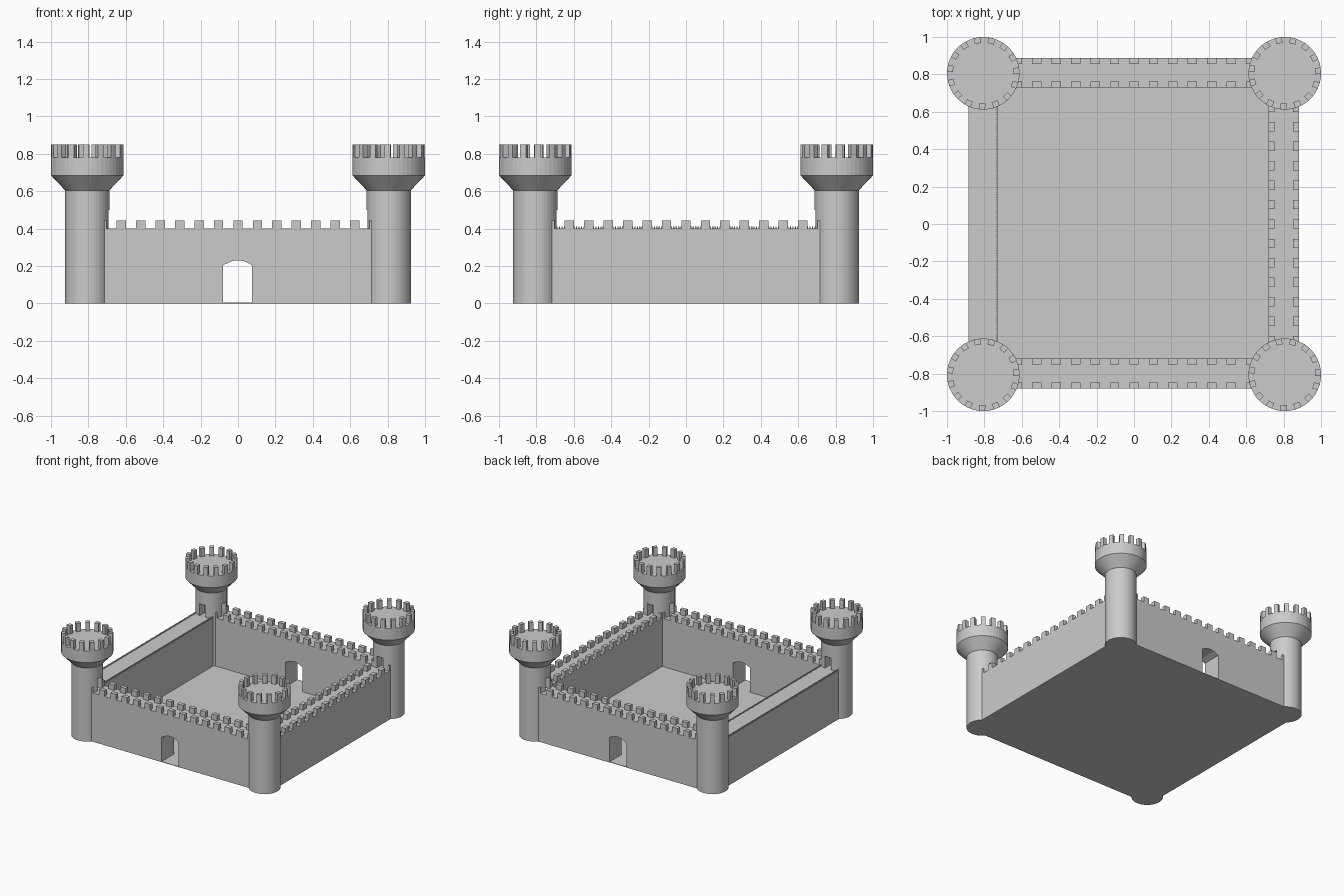
import bpy, bmesh
from math import cos, sin, pi, radians
from mathutils import Vector, Matrix

cube = bpy.data.objects.get("Cube")
if cube:
    bpy.data.objects.remove(cube, do_unlink=True)

stone = bpy.data.materials.new("grey stone")
stone.use_nodes = True
COLOUR = (0.6, 0.6, 0.6, 1)
stone.diffuse_color = COLOUR
stone.node_tree.nodes["Principled BSDF"].inputs["Base Color"].default_value = COLOUR

TOWER = 0.806        # tower centre offset
WALL_TOP = 0.4
PITCH = 0.104        # merlon spacing


def finish(bm, name):
    bmesh.ops.recalc_face_normals(bm, faces=bm.faces)
    mesh = bpy.data.meshes.new(name)
    bm.to_mesh(mesh)
    bm.free()
    mesh.materials.append(stone)
    obj = bpy.data.objects.new(name, mesh)
    bpy.context.collection.objects.link(obj)
    return obj


def prism(bm, points, direction):
    """Extrude a polygon along a direction into a closed solid."""
    face = bm.faces.new([bm.verts.new(p) for p in points])
    ext = bmesh.ops.extrude_face_region(bm, geom=[face], use_keep_orig=True)
    verts = [g for g in ext["geom"] if isinstance(g, bmesh.types.BMVert)]
    bmesh.ops.translate(bm, verts=verts, vec=direction)


def box(bm, lo, hi):
    x0, y0, z0 = lo
    x1, y1, z1 = hi
    prism(bm, [(x0, y0, z0), (x1, y0, z0), (x1, y1, z0), (x0, y1, z0)], (0, 0, z1 - z0))


def merlon_rows(bm, near, far, along_x, pitch, width, depth, height):
    """Two rows of merlons, one on each edge of a wall top."""
    count = int(0.73 / pitch)
    for i in range(-count, count + 1):
        a, b = i * pitch - width / 2, i * pitch + width / 2
        for c, d in ((near, near + depth), (far - depth, far)):
            z0, z1 = WALL_TOP - 0.002, WALL_TOP + height
            if along_x:
                box(bm, (a, c, z0), (b, d, z1))
            else:
                box(bm, (c, a, z0), (d, b, z1))


# Front and back walls, each with an arched gateway
END = 0.77
outline = [(-END, 0), (-0.079, 0), (-0.079, 0.205), (-0.035, 0.225), (-0.012, 0.23),
           (0.012, 0.23), (0.035, 0.225), (0.076, 0.205), (0.076, 0), (END, 0),
           (END, WALL_TOP), (-END, WALL_TOP)]
for name, near, far in (("front", -0.88, -0.72), ("back", 0.73, 0.887)):
    bm = bmesh.new()
    prism(bm, [(x, near, z) for x, z in outline], (0, far - near, 0))
    finish(bm, name + "_wall")
    bm = bmesh.new()
    merlon_rows(bm, near, far, True, PITCH, 0.05, 0.032, 0.045)
    finish(bm, name + "_merlons")

# Side walls: full merlons on the left, fine teeth on the right
sides = (("left", 0.72, 0.883, PITCH, 0.05, 0.032, 0.045),
         ("right", -0.885, -0.73, PITCH / 8, 0.0065, 0.004, 0.012))
for name, near, far, pitch, width, depth, height in sides:
    bm = bmesh.new()
    box(bm, (near, -END, 0), (far, END, WALL_TOP))
    finish(bm, name + "_wall")
    bm = bmesh.new()
    merlon_rows(bm, near, far, False, pitch, width, depth, height)
    finish(bm, name + "_merlons")

# Courtyard floor
bm = bmesh.new()
box(bm, (-0.88, -0.88, 0), (0.88, 0.885, 0.004))
finish(bm, "courtyard_floor")

# Corner towers with flared heads, doorways onto the walls and ring merlons
SIDES = 48
R_SHAFT, R_HEAD, HEAD_TOP, TOP = 0.118, 0.194, 0.78, 0.85
profile = [(R_SHAFT, 0), (R_SHAFT, 0.605), (R_HEAD, 0.685), (R_HEAD, HEAD_TOP)]
for sx, xname in ((1, "left"), (-1, "right")):
    for sy, yname in ((-1, "front"), (1, "back")):
        label = yname + "_" + xname
        cx, cy = sx * TOWER, sy * TOWER

        bm = bmesh.new()
        rings = []
        for r, z in profile:
            rings.append([bm.verts.new((cx + r * cos(2 * pi * i / SIDES),
                                        cy + r * sin(2 * pi * i / SIDES), z))
                          for i in range(SIDES)])
        for low, high in zip(rings, rings[1:]):
            for i in range(SIDES):
                j = (i + 1) % SIDES
                bm.faces.new((low[i], low[j], high[j], high[i]))
        bm.faces.new(rings[0])
        bm.faces.new(rings[-1])
        tower = finish(bm, label + "_tower")

        # Doorways cut along both walls
        for dx, dy in ((-sx, 0), (0, -sy)):
            bm = bmesh.new()
            start, stop, half = 0.05, 0.15, 0.028
            xs = sorted((dx * start, dx * stop)) if dx else (-half, half)
            ys = sorted((dy * start, dy * stop)) if dy else (-half, half)
            box(bm, (cx + xs[0], cy + ys[0], WALL_TOP - 0.002),
                (cx + xs[1], cy + ys[1], WALL_TOP + 0.1))
            cutter = finish(bm, "doorway_cutter")
            cutter.hide_render = True
            mod = tower.modifiers.new("doorway", "BOOLEAN")
            mod.operation, mod.solver, mod.object = "DIFFERENCE", "EXACT", cutter
            graph = bpy.context.evaluated_depsgraph_get()
            tower.data = bpy.data.meshes.new_from_object(tower.evaluated_get(graph))
            tower.modifiers.clear()
            bpy.data.objects.remove(cutter, do_unlink=True)

        # Ring of merlons on the tower head
        bm = bmesh.new()
        for i in range(15):
            mid = radians(4 + 24 * i)
            pts = []
            for r, a in ((0.163, -6), (R_HEAD, -5), (R_HEAD, 0), (R_HEAD, 5), (0.163, 6)):
                t = mid + radians(a)
                pts.append((cx + r * cos(t), cy + r * sin(t), HEAD_TOP - 0.002))
            prism(bm, pts, (0, 0, TOP - HEAD_TOP + 0.002))
        finish(bm, label + "_tower_merlons")
